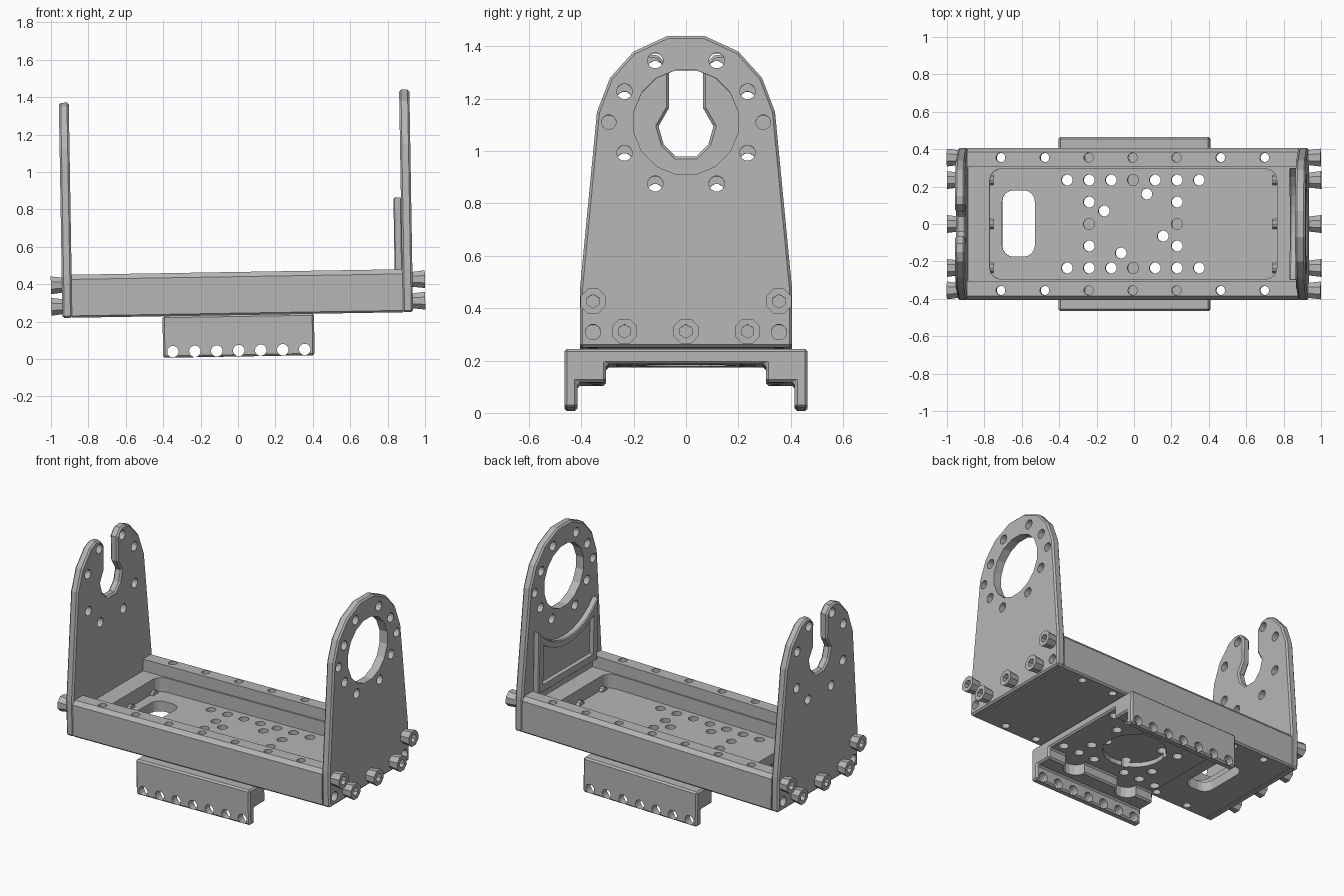
import bpy, bmesh
from math import cos, sin, pi, radians, sqrt
from mathutils import Matrix

cube = bpy.data.objects.get("Cube")
if cube:
    bpy.data.objects.remove(cube, do_unlink=True)

metal = bpy.data.materials.new("grey_metal")
metal.use_nodes = True
GREY = (0.47, 0.47, 0.47, 1)
metal.diffuse_color = GREY
metal.node_tree.nodes["Principled BSDF"].inputs["Base Color"].default_value = GREY

# whole assembly leans slightly about y
TILT = Matrix.Rotation(radians(-0.95), 4, 'Y')
AXES = {'x': lambda u, v, w: (w, u, v),
        'y': lambda u, v, w: (u, w, v),
        'z': lambda u, v, w: (u, v, w)}
parts = []


def add_prism(bm, pts, axis, a, b, grow=1.0):
    """Extrude a 2D outline along an axis; grow scales the far end."""
    cu = sum(p[0] for p in pts) / len(pts)
    cv = sum(p[1] for p in pts) / len(pts)
    f = AXES[axis]
    lo = [bm.verts.new(f(u, v, a)) for u, v in pts]
    hi = [bm.verts.new(f(cu + (u - cu) * grow, cv + (v - cv) * grow, b)) for u, v in pts]
    n = len(pts)
    faces = [bm.faces.new(lo), bm.faces.new(hi)]
    faces += [bm.faces.new((lo[i], lo[(i + 1) % n], hi[(i + 1) % n], hi[i])) for i in range(n)]
    bmesh.ops.recalc_face_normals(bm, faces=faces)


def ngon(u, v, r, n):
    return [(u + r * cos(2 * pi * (i + .5) / n), v + r * sin(2 * pi * (i + .5) / n)) for i in range(n)]


def rounded(u0, u1, v0, v1, r, steps=4):
    corners = [(u1 - r, v1 - r), (u0 + r, v1 - r), (u0 + r, v0 + r), (u1 - r, v0 + r)]
    return [(cu + r * cos(pi / 2 * (k + i / steps)), cv + r * sin(pi / 2 * (k + i / steps)))
            for k, (cu, cv) in enumerate(corners) for i in range(steps + 1)]


def mirror(half):
    """Close a right-hand outline (listed bottom to top) across u = 0."""
    return half + [(-u, v) for u, v in reversed(half)]


def make(name, prisms, cuts=(), bevel=0.0):
    """Build one part from prisms, chamfer it, then cut the listed prisms away."""
    def obj(label, items):
        bm = bmesh.new()
        for it in items:
            add_prism(bm, *it)
        me = bpy.data.meshes.new(label)
        bm.to_mesh(me)
        bm.free()
        o = bpy.data.objects.new(label, me)
        bpy.context.collection.objects.link(o)
        return o
    o = obj(name, prisms)
    cutters = []
    if bevel:
        m = o.modifiers.new("chamfer", 'BEVEL')
        m.width, m.segments, m.limit_method, m.angle_limit = bevel, 1, 'ANGLE', radians(60)
    for i, group in enumerate(cuts):
        c = obj(name + "_cutter", group)
        c.hide_render = True
        cutters.append(c)
        m = o.modifiers.new("cut%d" % i, 'BOOLEAN')
        m.operation, m.solver, m.object = 'DIFFERENCE', 'EXACT', c
    bpy.context.view_layer.update()
    me = bpy.data.meshes.new_from_object(o.evaluated_get(bpy.context.evaluated_depsgraph_get()))
    o.modifiers.clear()
    o.data = me
    for c in cutters:
        bpy.data.objects.remove(c, do_unlink=True)
    me.materials.clear()
    me.materials.append(metal)
    me.transform(TILT)
    parts.append(o)
    return o


# shared layout
PITCH = 0.1175
HUB = 1.095
bolt_spots = [(-.355, .41), (.355, .41), (-.235, .295), (0, .295), (.235, .295)]
ring = [(su * a, HUB + sv * b) for a, b in ((PITCH, 2 * PITCH), (2 * PITCH, PITCH))
        for su in (-1, 1) for sv in (-1, 1)]
lower_holes = [(-.355, .293), (.355, .293)]
blocked = [(0, 2 * PITCH), (0, -2 * PITCH), (2 * PITCH, 0), (-2 * PITCH, 0)]
through = [(k * PITCH, s * 2 * PITCH) for k in (-3, -2, -1, 1, 2, 3) for s in (-1, 1)]
through += [(s * 2 * PITCH, t * PITCH) for s in (-1, 1) for t in (-1, 1)]
through += [(.073, .16), (-.155, .07), (.16, -.065), (-.065, -.155)]

# tray with side rails, end ledges and a sunken floor
tray = mirror([(.395, .235), (.405, .245), (.405, .44), (.385, .465), (.305, .465), (.305, .39)])
slot = rounded(-.70, -.525, -.175, .18, .06)
make("tray", [(tray, 'x', -.884, .887)],
     [[(rounded(-.765, .77, -.295, .295, .06), 'z', .30, .6)],
      [(ngon(k * 2 * PITCH, s * .355, .025, 12), 'z', .1, .6) for k in range(-3, 4) for s in (-1, 1)]
      + [(ngon(u, v, .03, 12), 'z', .1, .36) for u, v in through + blocked]
      + [(slot, 'z', .1, .36)]])

# upright end plates
shoulder = [(.405, .235), (.405, .46), (.34, 1.135), (.29, 1.265), (.2, 1.365)]
side_holes = [(ngon(u, v, .03, 12), 'x', -2, 2) for u, v in ring + lower_holes]
ear_holes = [(ngon(s * .295, HUB, .028, 12), 'x', -2, 2) for s in (-1, 1)]
make("ring_end_plate", [(mirror(shoulder + [(.07, 1.425)]), 'x', .885, .94)],
     [[(ngon(0, HUB, .203, 16), 'x', .5, 1.5)] + side_holes + ear_holes], bevel=.01)
horn = [(.15, 1.385), (.105, 1.38), (.065, 1.335), (.065, 1.18),
        (.105, 1.11), (.085, 1.04), (.04, .995)]
make("forked_end_plate", [(mirror(shoulder + horn), 'x', -.935, -.882)], [side_holes], bevel=.01)


# stiffening pad with a pocket inside the ring plate
def saddle(half, low, radius):
    top = [(half * (1 - i / 6), HUB - sqrt(radius ** 2 - (half * (1 - i / 6)) ** 2)) for i in range(13)]
    return [(-half, low), (half, low)] + top


make("inner_pad", [(saddle(.30, .45, .385), 'x', .845, .888)],
     [[(saddle(.255, .50, .425), 'x', .80, .873)]], bevel=.006)

# clamp bracket under the tray
foot = mirror([(.305, .18), (.305, .11), (.415, .11), (.415, .013), (.465, .013), (.465, .237)])
make("clamp_bracket", [(foot, 'x', -.4, .41)],
     [[(ngon(.005 + k * PITCH, .045, .031, 12), 'y', -1, 1) for k in range(-3, 4)],
      [(ngon(.005 + x, s * .30, .075, 16), 'z', .0, .18) for x in (-.2, .2) for s in (-1, 1)],
      [(ngon(u, v, .03, 12), 'z', -.1, .5) for u, v in through],
      [(ngon(0, 0, .19, 24), 'z', .1, .21)]], bevel=.01)

# socket-head bolts and their tips inside the tray
for side, face, end in ((-1, -.932, -.994), (1, .938, 1.006)):
    label = "right" if side < 0 else "left"
    for i, (u, v) in enumerate(bolt_spots):
        make("%s_bolt_%d" % (label, i + 1), [(ngon(u, v, .043, 8), 'x', face, end, 1.2)],
             [[(ngon(u, v, .026, 6), 'x', end - side * .035, end + side * .05)]])
    for i, (u, v) in enumerate(bolt_spots[2:]):
        make("%s_bolt_tip_%d" % (label, i + 1), [(ngon(u, v, .028, 10), 'x', side * .80, side * .745)])

# flat shading on all parts
for o in parts:
    for p in o.data.polygons:
        p.use_smooth = False
